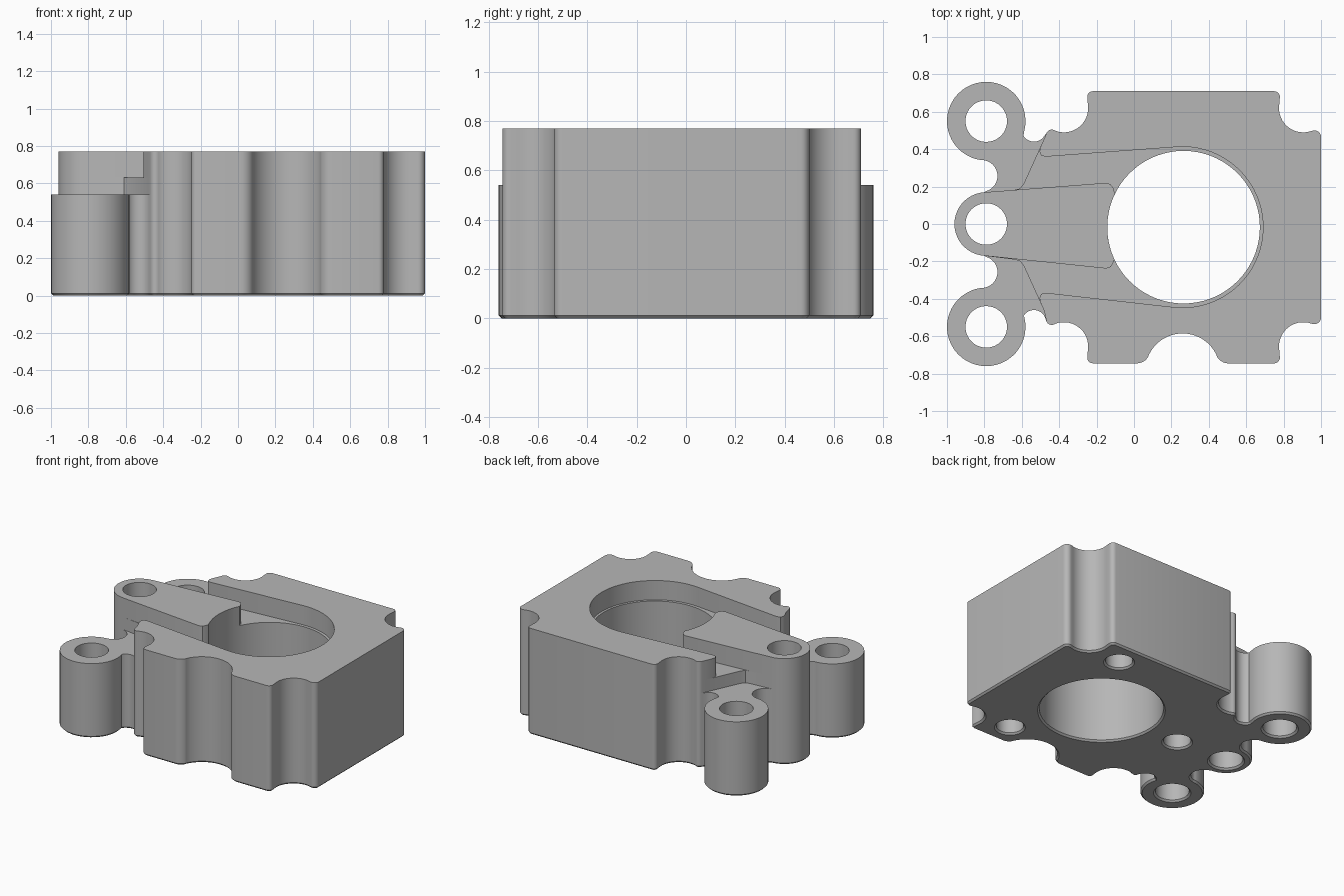
import bpy, bmesh, math
from mathutils import Vector
from mathutils.geometry import tessellate_polygon

cube = bpy.data.objects.get("Cube")
if cube:
    bpy.data.objects.remove(cube, do_unlink=True)

TOP, RECESS, LOW, CHAMFER = 0.77, 0.63, 0.54, 0.012

metal = bpy.data.materials.new("plain grey metal")
metal.use_nodes = True
grey = (0.47, 0.47, 0.47, 1)
metal.diffuse_color = grey
metal.node_tree.nodes["Principled BSDF"].inputs["Base Color"].default_value = grey


def arc(cx, cy, r, start, end, step=8):
    n = max(2, round(abs(end - start) / step))
    angles = [math.radians(start + (end - start) * i / n) for i in range(n + 1)]
    return [(cx + r * math.cos(a), cy + r * math.sin(a)) for a in angles]


def circle(cx, cy, r, step=8):
    return arc(cx, cy, r, 0, 360, step)[:-1]


def mirror(points, shift=0.0):
    return [(x, -y - shift) for x, y in reversed(points)]


def inset(points, d):
    # Move a counter-clockwise loop inward along its normals
    out = []
    for i, p in enumerate(points):
        t = Vector(points[(i + 1) % len(points)]) - Vector(points[i - 1])
        t.normalize()
        out.append((p[0] - t.y * d, p[1] + t.x * d))
    return out


def add_cap(bm, rings, up):
    # Fill the outer ring, leaving the hole rings open
    verts = [v for ring in rings for v in ring]
    for tri in tessellate_polygon([[v.co for v in ring] for ring in rings]):
        a, b, c = (verts[i] for i in tri)
        facing_up = (b.co - a.co).cross(c.co - a.co).z > 0
        bm.faces.new((a, b, c) if facing_up == up else (a, c, b))


def slab(name, outer, holes, z0, z1, chamfer=0.0):
    # Upright solid with through holes and an optional chamfer underneath
    bm = bmesh.new()
    bottoms, tops = [], []
    for k, loop in enumerate([outer] + holes):
        levels = [(loop, z0 + chamfer), (loop, z1)]
        if chamfer:
            levels.insert(0, (inset(loop, -chamfer if k else chamfer), z0))
        rings = [[bm.verts.new((x, y, z)) for x, y in pts] for pts, z in levels]
        for low, high in zip(rings, rings[1:]):
            for i in range(len(low)):
                quad = (low[i - 1], low[i], high[i], high[i - 1])
                bm.faces.new(quad[::-1] if k else quad)
        bottoms.append(rings[0])
        tops.append(rings[-1])
    add_cap(bm, bottoms, False)
    add_cap(bm, tops, True)
    mesh = bpy.data.meshes.new(name)
    bm.to_mesh(mesh)
    bm.free()
    mesh.materials.append(metal)
    obj = bpy.data.objects.new(name, mesh)
    bpy.context.collection.objects.link(obj)
    return obj


# Outline pieces: corner notches, lugs and the scallop in the front wall
corners = (arc(0.965, 0.465, 0.035, 0, 100) + arc(0.905, 0.62, 0.13, -70, -190)
           + arc(0.75, 0.68, 0.03, -10, 90, 20) + arc(-0.22, 0.68, 0.03, 90, 190, 20)
           + arc(-0.375, 0.62, 0.13, 10, -110) + arc(-0.44, 0.475, 0.03, 60, 160, 20))
notch = arc(-0.535, 0.505, 0.065, -30, -150, 12)
lug = arc(-0.79, 0.55, 0.21, -14, 264) + arc(-0.815, 0.257, 0.085, 85, -72)
middle_lug = arc(-0.79, 0, 0.17, 94, 266)
scallop = (arc(0.015, -0.675, 0.07, 270, 334) + arc(0.26, -0.785, 0.2, 155, 25)
           + arc(0.505, -0.675, 0.07, 206, 270))
front = mirror(corners, 0.035)
split = next(i for i, p in enumerate(front) if p[0] > 0.5)
front = front[:split] + scallop + front[split:]

# Bore, lug holes and blind holes in the underside
bore = circle(0.265, -0.017, 0.408, 5)
lug_holes = [circle(-0.79, y, 0.111) for y in (-0.55, 0, 0.55)]
blind_holes = []
for angle in (60, 180, 300):
    a = math.radians(angle)
    blind_holes.append(circle(0.26 + 0.645 * math.cos(a), -0.017 + 0.645 * math.sin(a), 0.09))

# Lower block with the two outer lugs
lower_outline = (corners + notch + lug + middle_lug + mirror(lug)
                 + mirror(notch, 0.02) + front)
parts = [slab("lower_block", lower_outline, [bore] + lug_holes + blind_holes,
              0, LOW, CHAMFER)]

# Middle block up to the recess floor, with slanted ends above the lug decks
slant = [(-0.48, 0.457), (-0.59, 0.215), (-0.61, 0.19), (-0.64, 0.182)]
middle_outline = corners + slant + middle_lug + mirror(slant, 0.008) + front
parts.append(slab("middle_block", middle_outline, [bore, lug_holes[1]], LOW, RECESS))

# Upper wall wrapping round the recess
wall = [(-0.48, 0.457), (-0.501, 0.41), (-0.505, 0.388), (-0.497, 0.366), (-0.47, 0.36)]
upper_outline = (corners + wall + arc(0.26, -0.017, 0.43, 94, -96, 5)
                 + mirror(wall, 0.008) + front)
parts.append(slab("upper_wall", upper_outline, [], RECESS, TOP))

# Tongue from the middle lug to the edge of the bore
tongue = (middle_lug + [(-0.15, -0.238), (-0.125, -0.23), (-0.112, -0.21)]
          + arc(0.265, -0.017, 0.408, 205, 154, 5)
          + [(-0.11, 0.19), (-0.125, 0.212), (-0.15, 0.22)])
parts.append(slab("tongue", tongue, [lug_holes[1]], RECESS, TOP))

bpy.ops.object.select_all(action='DESELECT')
for part in parts:
    part.select_set(True)
bpy.context.view_layer.objects.active = parts[0]
bpy.ops.object.shade_smooth_by_angle(angle=math.radians(28))
